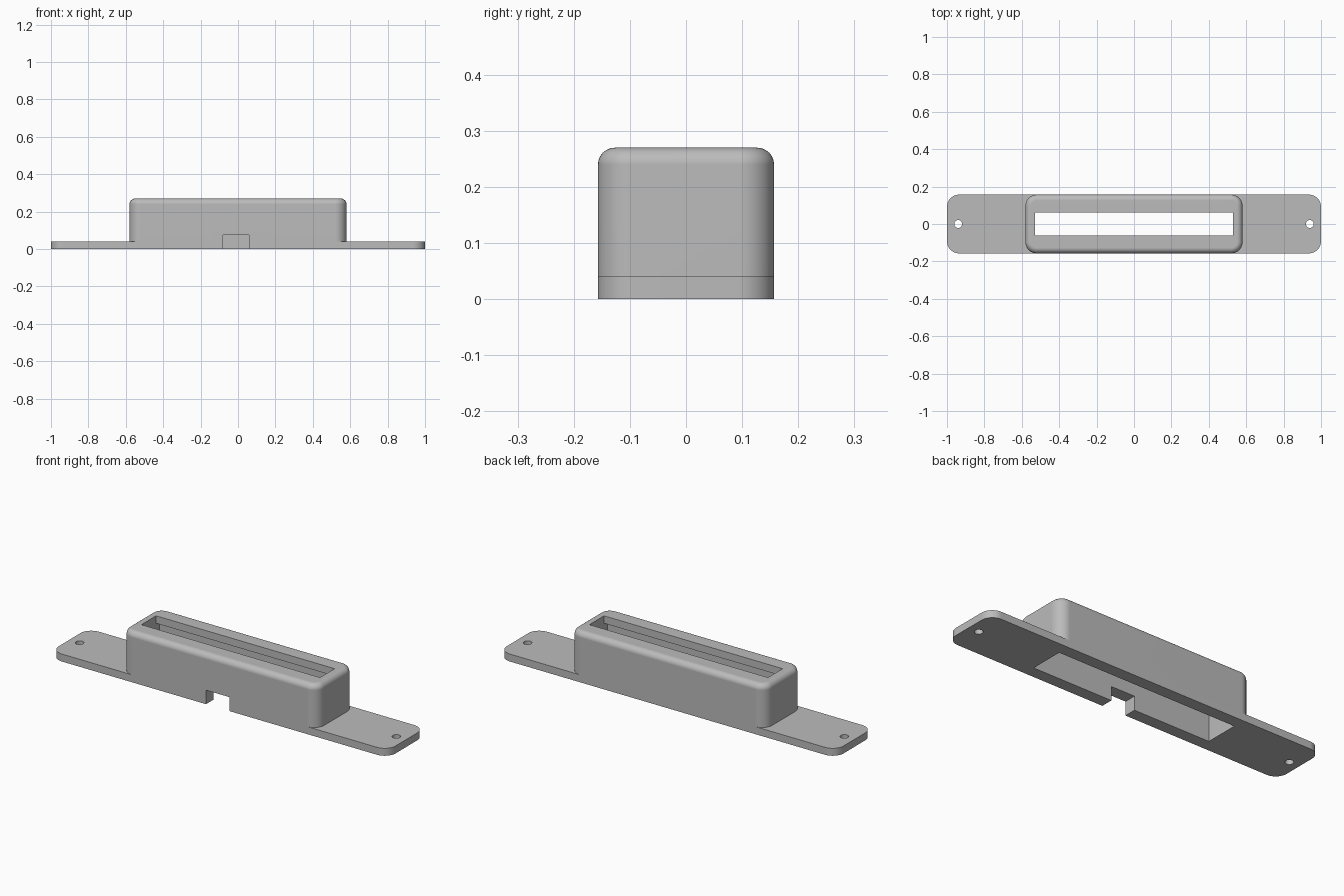
import bpy
import bmesh
from math import radians

cube = bpy.data.objects.get("Cube")
if cube:
    bpy.data.objects.remove(cube, do_unlink=True)

grey = bpy.data.materials.new("plain grey")
grey.use_nodes = True
colour = (0.5, 0.5, 0.5, 1)
grey.diffuse_color = colour
grey.node_tree.nodes["Principled BSDF"].inputs["Base Color"].default_value = colour

HALF_WIDTH = 0.157
HEIGHT = 0.27
PLATE = 0.04


def finish(name, bm):
    mesh = bpy.data.meshes.new(name)
    bm.to_mesh(mesh)
    bm.free()
    mesh.materials.append(grey)
    obj = bpy.data.objects.new(name, mesh)
    bpy.context.collection.objects.link(obj)
    return obj


def block(name, x0, x1, y0, y1, z0, z1, corner=0, top=0):
    """Box with optional rounded vertical corners and a filleted top rim."""
    bm = bmesh.new()
    bmesh.ops.create_cube(bm, size=1)
    for v in bm.verts:
        v.co.x = x1 if v.co.x > 0 else x0
        v.co.y = y1 if v.co.y > 0 else y0
        v.co.z = z1 if v.co.z > 0 else z0
    if corner:
        edges = [e for e in bm.edges if abs(e.verts[0].co.z - e.verts[1].co.z) > 1e-4]
        bmesh.ops.bevel(bm, geom=edges, offset=corner, segments=10,
                        profile=0.5, affect='EDGES')
    if top:
        edges = [e for e in bm.edges if all(v.co.z > z1 - 1e-4 for v in e.verts)]
        bmesh.ops.bevel(bm, geom=edges, offset=top, segments=6,
                        profile=0.5, affect='EDGES')
    return finish(name, bm)


def peg(name, x):
    bm = bmesh.new()
    bmesh.ops.create_cone(bm, cap_ends=True, segments=32, radius1=0.021,
                          radius2=0.021, depth=0.3)
    bmesh.ops.translate(bm, verts=bm.verts, vec=(x, 0, 0))
    return finish(name, bm)


def combine(target, tool, operation):
    mod = target.modifiers.new("combine", 'BOOLEAN')
    mod.operation = operation
    mod.solver = 'EXACT'
    mod.object = tool
    bpy.context.view_layer.objects.active = target
    bpy.ops.object.modifier_apply(modifier=mod.name)
    bpy.data.objects.remove(tool, do_unlink=True)


# Mounting plate with the raised housing merged into it
housing = block("mounting_housing", -1, 1, -HALF_WIDTH, HALF_WIDTH, 0, PLATE, corner=0.065)
body = block("body", -0.58, 0.58, -HALF_WIDTH, HALF_WIDTH, 0.015, HEIGHT, corner=0.06, top=0.03)
combine(housing, body, 'UNION')

# Hollow inside, narrower slot in the top, cable notch in the front wall
combine(housing, block("cavity", -0.53, 0.53, -0.092, 0.092, -0.1, HEIGHT - 0.04), 'DIFFERENCE')
combine(housing, block("slot", -0.53, 0.53, -0.062, 0.062, 0.1, 0.4), 'DIFFERENCE')
combine(housing, block("notch", -0.08, 0.06, -0.3, -0.05, -0.1, 0.075), 'DIFFERENCE')

# Screw holes at both ends
for side in (-1, 1):
    combine(housing, peg("screw_hole", side * 0.94), 'DIFFERENCE')

# Smooth rounded corners with crisp flat faces
bpy.ops.object.select_all(action='DESELECT')
housing.select_set(True)
bpy.context.view_layer.objects.active = housing
bpy.ops.object.shade_smooth_by_angle(angle=radians(30))
weighted = housing.modifiers.new("even shading", 'WEIGHTED_NORMAL')
weighted.keep_sharp = True
